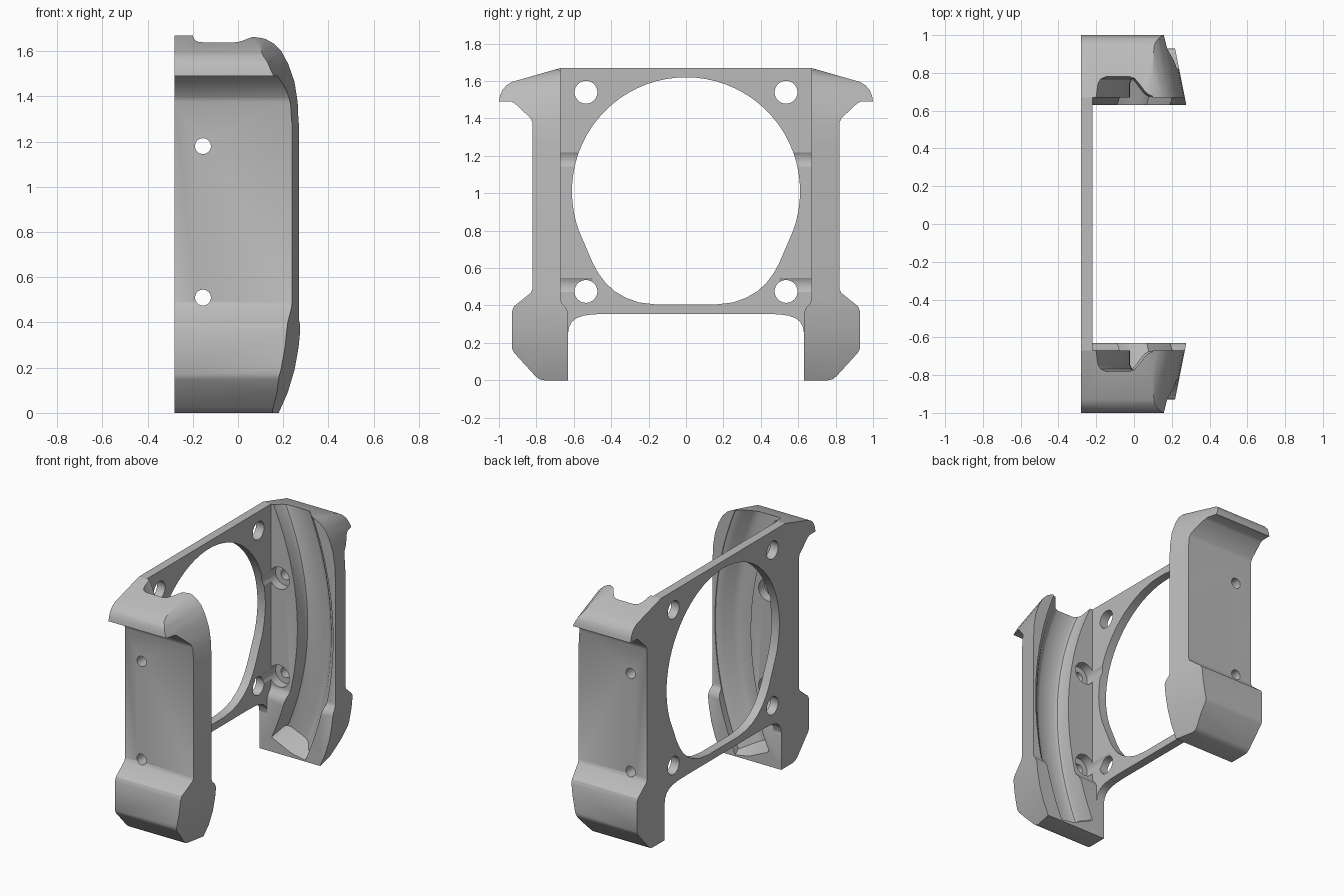
import bpy, bmesh, math
from mathutils import Vector

cube = bpy.data.objects.get("Cube")
if cube:
    bpy.data.objects.remove(cube)

grey = bpy.data.materials.new("plain grey")
grey.use_nodes = True
GREY = (0.5, 0.5, 0.5, 1)
grey.diffuse_color = GREY
grey.node_tree.nodes["Principled BSDF"].inputs["Base Color"].default_value = GREY


def loft(name, rings):
    """Closed solid through a list of equal-sized rings, capped at both ends."""
    bm = bmesh.new()
    loops = [[bm.verts.new(p) for p in ring] for ring in rings]
    n = len(loops[0])
    for a, b in zip(loops, loops[1:]):
        for i in range(n):
            j = (i + 1) % n
            bm.faces.new((a[i], a[j], b[j], b[i]))
    bm.faces.new(loops[0])
    bm.faces.new(loops[-1])
    bmesh.ops.recalc_face_normals(bm, faces=bm.faces)
    mesh = bpy.data.meshes.new(name)
    bm.to_mesh(mesh)
    bm.free()
    mesh.materials.append(grey)
    obj = bpy.data.objects.new(name, mesh)
    bpy.context.collection.objects.link(obj)
    return obj


def slab(name, yz, x0, x1):
    return loft(name, [[(x, y, z) for y, z in yz] for x in (x0, x1)])


def circle(r, n=40):
    return [(r * math.cos(math.tau * i / n), r * math.sin(math.tau * i / n)) for i in range(n)]


def bake(obj):
    """Replace the mesh by its modified result."""
    deps = bpy.context.evaluated_depsgraph_get()
    mesh = bpy.data.meshes.new_from_object(obj.evaluated_get(deps))
    obj.modifiers.clear()
    obj.data = mesh


def combine(obj, others, operation):
    for other in others:
        mod = obj.modifiers.new("cut", "BOOLEAN")
        mod.operation, mod.solver, mod.object = operation, "EXACT", other
    bpy.context.view_layer.update()
    bake(obj)


def mirror_y(obj):
    mod = obj.modifiers.new("mirror", "MIRROR")
    mod.use_axis = (False, True, False)
    mod.use_mirror_merge = False
    bpy.context.view_layer.update()
    bake(obj)


BACK, PLATE = -0.28, -0.22
helpers = []

# Side wall: outline with flared top lip and thicker foot
wall_yz = [(.67, 1.67), (.93, 1.595), (.96, 1.577), (.983, 1.55), (.995, 1.52), (1, 1.49),
           (.935, 1.49), (.915, 1.48), (.83, 1.4), (.82, 1.375), (.82, .49), (.83, .467),
           (.92, .395), (.93, .37), (.93, .17), (.92, .148), (.805, .022), (.785, .006),
           (.76, 0), (.63, 0), (.63, .36), (.643, .39), (.663, .41), (.67, .43)]
walls = slab("side_walls", wall_yz, BACK, 0.4)

# Slanted, curved front edge of the wall
front_xz = [(-.5, -.1), (.14, -.1), (.18, 0), (.22, .09), (.25, .19), (.268, .29), (.277, .38),
            (.277, 1.28), (.272, 1.38), (.258, 1.47), (.23, 1.55), (.2, 1.605), (.165, 1.64),
            (.13, 1.66), (.08, 1.672), (.0, 1.8), (-.5, 1.8)]
rings = []
for y in (.5, 1.1):
    d = y - .63
    rings.append([(x - .2 * d, y, z - (.15 * d if 1.3 < z < 1.7 else 0)) for x, z in front_xz])
front_shape = loft("front_shape", rings)
helpers.append(front_shape)
combine(walls, [front_shape], "INTERSECT")

# Curved channel along the inner face of the wall
section = [(0, .5), (0, .745), (.01, .768), (.035, .78), (.15, .78), (.175, .77),
           (.19, .755), (.235, .70), (.25, .686), (.27, .676), (.27, .5)]
R, CX, CZ = 1.86, -1.88, .87
rings = []
for i in range(41):
    a = -.405 + .9 * i / 40
    rings.append([(CX + (R + u) * math.cos(a), y, CZ + (R + u) * math.sin(a)) for u, y in section])
end = [(CX + (R + u) * math.cos(-.43), .5 + (y - .5) * .42, CZ + (R + u) * math.sin(-.43))
       for u, y in section]
channel = loft("channel_cutter", [end] + rings)
helpers.append(channel)

# Counterbored screw holes through the wall
bores = []
for z in (.51, 1.18):
    for r, y0, y1 in ((.035, .5, 1.1), (.075, .5, .735)):
        bores.append(loft("bore_cutter", [[(-.155 + a, y, z + b) for a, b in circle(r)]
                                          for y in (y0, y1)]))
helpers += bores
combine(walls, [channel] + bores, "DIFFERENCE")
mirror_y(walls)

# Back plate joining the two walls
half = [(.67, 1.67), (.67, .43), (.663, .41), (.643, .39), (.63, .36), (.63, .25), (.625, .285),
        (.61, .312), (.585, .332), (.55, .345), (.5, .352), (.43, .355)]
half[4:6] = [(.63, .36), (.63, .255)]
plate = slab("back_plate", half + [(-y, z) for y, z in reversed(half)], BACK, PLATE)

# Large opening: round above, tapering to a flat bottom
arc = [(.61 * math.cos(math.radians(t)), 1.01 + .61 * math.sin(math.radians(t)))
       for t in range(90, -21, -5)]
lower = [(.5, .63), (.47, .575), (.43, .52), (.38, .475), (.32, .44), (.25, .416), (.16, .405)]
side = arc + lower
opening = slab("opening_cutter", side + [(-y, z) for y, z in reversed(side[1:])], -.5, .0)
cutters = [opening]

# Round corner holes
for s in (-1, 1):
    for z in (.475, 1.54):
        cutters.append(slab("corner_hole_cutter",
                            [(s * .535 + a, z + b) for a, b in circle(.061)], -.5, .0))
helpers += cutters
for b in bores:
    mirror_y(b)
combine(plate, cutters + [bores[1], bores[3]], "DIFFERENCE")

for h in helpers:
    bpy.data.objects.remove(h)

# Smooth the rounded areas, keep hard edges
for obj in (walls, plate):
    bpy.ops.object.select_all(action="DESELECT")
    obj.select_set(True)
    bpy.context.view_layer.objects.active = obj
    bpy.ops.object.shade_smooth_by_angle(angle=math.radians(28))
